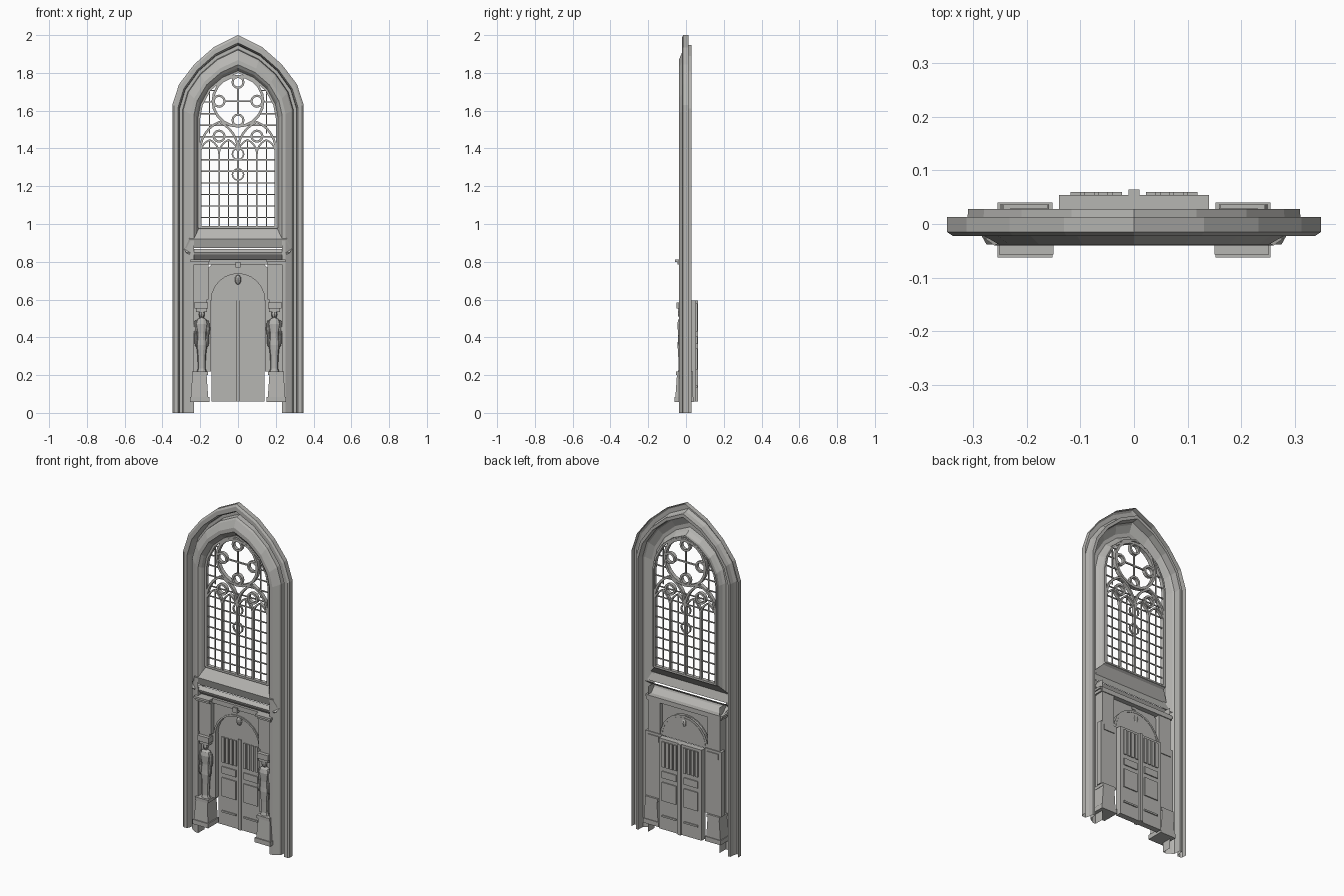
import bpy, bmesh, math

if "Cube" in bpy.data.objects:
    bpy.data.objects.remove(bpy.data.objects["Cube"])

stone = bpy.data.materials.new("warm_grey_stone")
stone.diffuse_color = (0.47, 0.465, 0.445, 1)
stone.use_nodes = True
stone.node_tree.nodes["Principled BSDF"].inputs["Base Color"].default_value = stone.diffuse_color


def finish(name, bm, recalc=True):
    if recalc:
        bmesh.ops.recalc_face_normals(bm, faces=bm.faces[:])
    me = bpy.data.meshes.new(name)
    bm.to_mesh(me)
    bm.free()
    me.materials.append(stone)
    ob = bpy.data.objects.new(name, me)
    bpy.context.collection.objects.link(ob)
    return ob


def add_loft(bm, rows, cap=False):
    vs = [[bm.verts.new(p) for p in r] for r in rows]
    for a, b in zip(vs, vs[1:]):
        for i in range(len(a) - 1):
            bm.faces.new((a[i], a[i + 1], b[i + 1], b[i]))
    return vs


def loft(name, rows):
    bm = bmesh.new()
    add_loft(bm, rows)
    return finish(name, bm)


def add_box(bm, x0, x1, y0, y1, z0, z1, t=0.0):
    """Box whose top is drawn in by t on the sides and front."""
    b = [bm.verts.new(p) for p in ((x0, y0, z0), (x1, y0, z0), (x1, y1, z0), (x0, y1, z0))]
    c = [bm.verts.new(p) for p in ((x0 + t, y0 + t, z1), (x1 - t, y0 + t, z1),
                                   (x1 - t, y1, z1), (x0 + t, y1, z1))]
    bm.faces.new(b[::-1])
    bm.faces.new(c)
    for i in range(4):
        j = (i + 1) % 4
        bm.faces.new((b[i], b[j], c[j], c[i]))


def boxes(name, specs, mirror=False):
    bm = bmesh.new()
    for s in specs:
        add_box(bm, *s)
        if mirror:
            add_box(bm, -s[1], -s[0], *s[2:])
    return finish(name, bm)


def add_bar(bm, pts, w, d, y=0.0, closed=False):
    """Square-section bar along an xz polyline."""
    n = len(pts)
    rows = []
    for i, (x, z) in enumerate(pts):
        p = pts[i - 1] if (i or closed) else pts[i]
        q = pts[(i + 1) % n] if (i < n - 1 or closed) else pts[i]
        tx, tz = q[0] - p[0], q[1] - p[1]
        l = math.hypot(tx, tz)
        nx, nz = -tz / l * w, tx / l * w
        rows.append([(x + s * nx, y + e * d, z + s * nz)
                     for s, e in ((1, 1), (1, -1), (-1, -1), (-1, 1), (1, 1))])
    if closed:
        rows.append(rows[0])
    add_loft(bm, rows)


# ---- arched frame: profile points (half width, y) swept round a pointed arch
OUT = [(0.348, 1.63), (0.312, 1.74), (0.232, 1.845), (0.13, 1.935), (0, 2.0)]
INN = [(0.206, 1.56), (0.193, 1.63), (0.15, 1.71), (0.08, 1.77), (0, 1.805)]


def half_arch(hw):
    t = (0.348 - hw) / 0.142
    return [(a[0] + (b[0] - a[0]) * t, a[1] + (b[1] - a[1]) * t) for a, b in zip(OUT, INN)]


def arch_row(hw, y, z0):
    h = [(hw, z0)] + half_arch(hw)
    return [(x, y, z) for x, z in h] + [(-x, y, z) for x, z in h[-2::-1]]


profile = [(0.348, 0.013), (0.348, -0.015), (0.338, -0.022), (0.318, -0.022), (0.311, 0.0),
           (0.309, 0.028), (0.294, 0.028), (0.291, -0.012), (0.283, -0.02),
           (0.252, -0.038), (0.234, -0.038)]
loft("arched_frame", [arch_row(x, y, 0) for x, y in profile])
reveal = [(0.234, -0.038, 0.92), (0.222, -0.026, 0.945), (0.211, -0.005, 0.97), (0.206, 0.012, 0.98)]
loft("window_reveal", [arch_row(*r) for r in reveal])
for s in (1, -1):
    loft("doorway_jamb", [[(s * 0.234, -0.038, z), (s * 0.234, 0.02, z)] for z in (0, 0.86)])

# ---- sloping window sill and moulded lintel
loft("window_sill", [[(-x, y, z), (x, y, z)] for x, y, z in
                     ((0.206, 0.012, 0.98), (0.211, -0.005, 0.97), (0.26, -0.04, 0.92), (0.28, -0.026, 0.873))])
loft("doorway_lintel", [[(-x, y, z), (x, y, z)] for x, y, z in
                        ((0.285, -0.02, 0.867), (0.275, -0.038, 0.848), (0.255, -0.034, 0.838),
                         (0.245, -0.012, 0.815), (0.235, 0.02, 0.80))])

# ---- window tracery


def circle(cx, cz, r, n=16):
    return [(cx + r * math.cos(2 * math.pi * i / n), cz + r * math.sin(2 * math.pi * i / n)) for i in range(n)]


def lancet(cx, a, zs, h, z0, n=6):
    R = (a * a + h * h) / (2 * a)
    top = math.asin(h / R)
    right = [(cx + a - R + R * math.cos(top * i / n), zs + R * math.sin(top * i / n)) for i in range(n + 1)]
    right = [(cx + a, z0)] + right
    return right + [(2 * cx - x, z) for x, z in right[-2::-1]]


bm = bmesh.new()
add_bar(bm, circle(0, 1.65, 0.133, 20), 0.007, 0.012, closed=True)
for cx, cz in ((0, 1.75), (0, 1.55), (0.1, 1.65), (-0.1, 1.65), (0.1, 1.465), (-0.1, 1.465)):
    add_bar(bm, circle(cx, cz, 0.029, 12), 0.006, 0.01, closed=True)
for cx in (-0.1, 0.1):
    add_bar(bm, lancet(cx, 0.1, 1.39, 0.15, 0.98), 0.006, 0.011)
    for dx in (-0.05, 0.05):
        add_bar(bm, lancet(cx + dx, 0.05, 1.37, 0.075, 0.98), 0.0045, 0.009)
inner = [(x, z) for x, _, z in arch_row(0.206, 0, 0.98)]
add_bar(bm, inner, 0.006, 0.011)
add_bar(bm, [(-0.206, 0.983), (0.206, 0.983)], 0.006, 0.011)
finish("window_tracery", bm)

# ---- thin glazing bars, kept inside the arch and outside the rose


def half_width(z):
    h = [(0.206, 0.98)] + INN
    for (xa, za), (xb, zb) in zip(h, h[1:]):
        if za <= z <= zb:
            return xa + (xb - xa) * (z - za) / (zb - za)
    return 0


bm = bmesh.new()
for i in range(12):
    z = 1.035 + 0.061 * i
    w = half_width(z)
    dz = abs(z - 1.65)
    c = math.sqrt(0.133 ** 2 - dz * dz) if dz < 0.133 else 0
    if w > c:
        for s in (-1, 1):
            add_bar(bm, [(s * c, z), (s * w, z)], 0.003, 0.003)
for x in (-0.15, -0.05, 0.05, 0.15):
    add_bar(bm, [(x, 0.98), (x, 1.44)], 0.003, 0.003)
for x in (-0.15, 0.15):
    add_bar(bm, [(x, 1.48), (x, 1.71)], 0.003, 0.003)
add_bar(bm, [(-0.071, 1.65), (0.071, 1.65)], 0.004, 0.004)
add_bar(bm, [(0, 1.579), (0, 1.721)], 0.004, 0.004)
for z in (1.37, 1.262):
    add_bar(bm, circle(0, z, 0.03, 12), 0.004, 0.004, closed=True)
finish("glazing_bars", bm)

# ---- door surround: spandrel wall, tympanum, arch moulding, keystone, pendant
N = 12
ang = [math.pi * i / N for i in range(N + 1)]
arc = lambda r, y: [(r * math.cos(a), y, 0.595 + r * math.sin(a)) for a in ang]
rect = []
for a in ang:
    c, s = math.cos(a), math.sin(a)
    k = min(0.165 / max(abs(c), 1e-6), 0.21 / max(s, 1e-6))
    rect.append((k * c, -0.004, 0.595 + k * s))
loft("spandrel_wall", [rect, arc(0.152, -0.004), arc(0.152, -0.01), arc(0.142, -0.01), arc(0.142, 0.02)])
loft("tympanum", [arc(0.155, 0.018), arc(0.0001, 0.018)])
boxes("keystone", [(-0.014, 0.014, -0.03, 0.0, 0.77, 0.80)])
bm = bmesh.new()
bmesh.ops.create_uvsphere(bm, u_segments=8, v_segments=6, radius=1)
for v in bm.verts:
    v.co = (v.co.x * 0.017, 0.012 + v.co.y * 0.014, 0.705 + v.co.z * 0.026)
finish("pendant_ornament", bm)
boxes("entablature", [(-0.24, 0.24, -0.022, 0.025, 0.785, 0.812)])

# ---- pilasters with pedestals, capitals and cornice blocks
boxes("pilasters", [
    (0.152, 0.254, -0.062, 0.04, 0.058, 0.085),
    (0.158, 0.250, -0.056, 0.036, 0.085, 0.20, 0.008),
    (0.160, 0.244, -0.054, 0.036, 0.20, 0.218),
    (0.142, 0.250, -0.008, 0.025, 0.218, 0.60),
    (0.165, 0.222, -0.042, 0.0, 0.535, 0.552),
    (0.158, 0.230, -0.050, 0.03, 0.552, 0.585),
    (0.165, 0.232, -0.030, 0.02, 0.585, 0.79),
    (0.155, 0.236, -0.030, 0.02, 0.60, 0.79),
    (0.155, 0.245, -0.045, 0.02, 0.785, 0.80),
    (0.150, 0.252, -0.057, 0.02, 0.80, 0.812)], mirror=True)

# ---- supporting statues: stacked rings for the body, balls for head and arms
body = [(0.218, .026, .020), (0.235, .020, .016), (0.30, .022, .018), (0.36, .029, .022),
        (0.385, .026, .020), (0.42, .024, .019), (0.47, .034, .023), (0.492, .028, .018),
        (0.502, .011, .011), (0.515, .011, .011)]
for s in (1, -1):
    bm = bmesh.new()
    cx, cy = s * 0.192, -0.024
    rows = [[(cx + rx * math.cos(math.pi * i / 5), cy + ry * math.sin(math.pi * i / 5), z) for i in range(11)]
            for z, rx, ry in body]
    add_loft(bm, rows)
    for dx, dy, z, rx, ry, rz in ((0, -.003, .523, .016, .016, .022), (.033, 0, .445, .010, .012, .045),
                                  (-.033, 0, .445, .010, .012, .045), (.030, -.008, .385, .009, .011, .036),
                                  (-.030, -.008, .385, .009, .011, .036)):
        got = bmesh.ops.create_uvsphere(bm, u_segments=8, v_segments=6, radius=1)
        for v in got["verts"]:
            v.co = (cx + dx + v.co.x * rx, cy + dy + v.co.y * ry, z + v.co.z * rz)
    finish("statue", bm)

# ---- double door, panelled on both faces
boxes("door_leaves", [(0.002, 0.14, 0.02, 0.054, 0.06, 0.595)], mirror=True)
panels = []
for x0, x1, z0, z1 in ((.022, .040, .43, .58), (.048, .066, .43, .58), (.074, .092, .43, .58),
                       (.100, .118, .43, .58), (.025, .117, .365, .405), (.025, .117, .23, .34),
                       (.025, .117, .135, .145)):
    panels.append((x0, x1, 0.014, 0.060, z0, z1))
boxes("door_panels", panels, mirror=True)
boxes("door_centre_post", [(-0.01, 0.01, 0.012, 0.064, 0.06, 0.595)])
